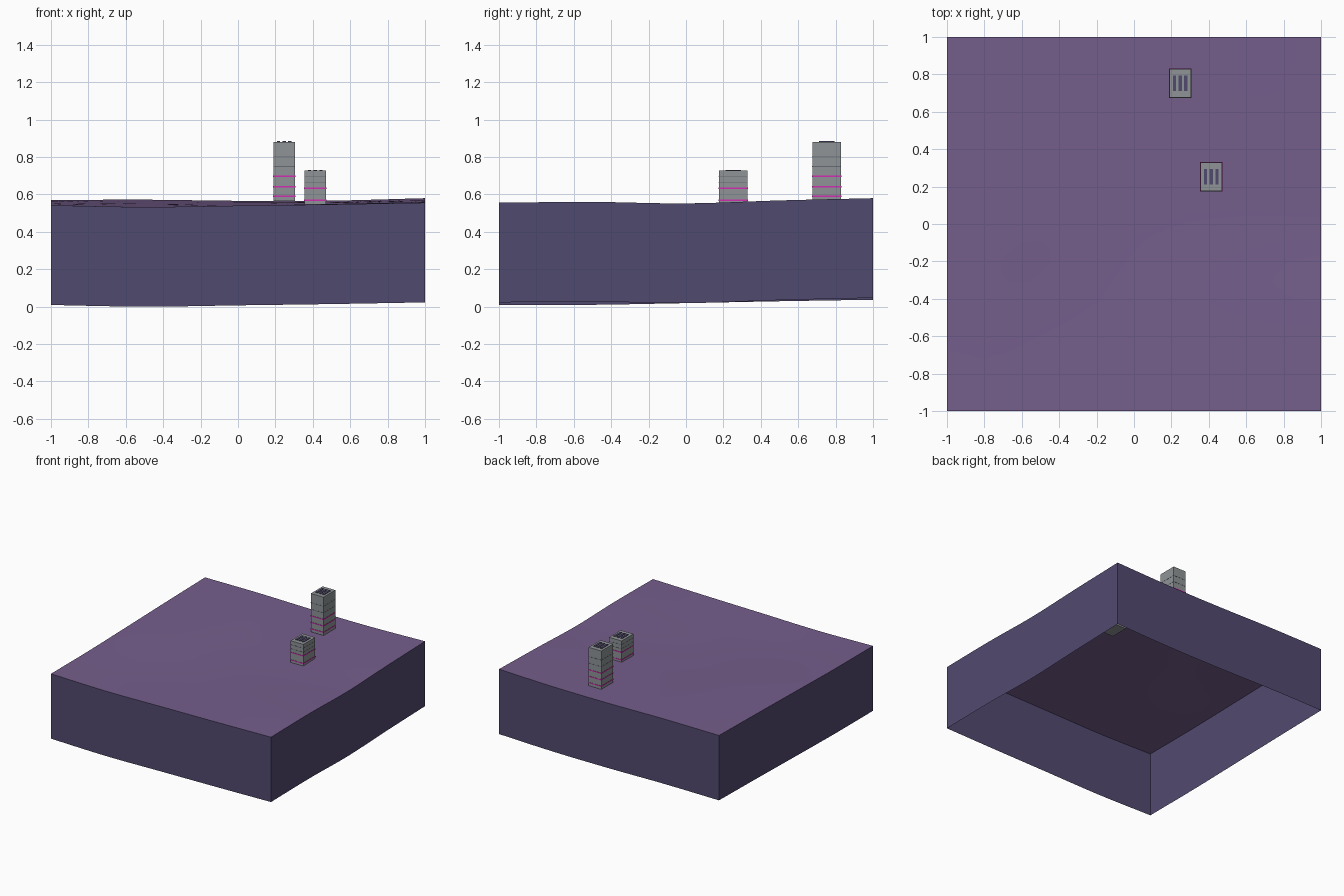
import bpy, bmesh

if "Cube" in bpy.data.objects:
    bpy.data.objects.remove(bpy.data.objects["Cube"], do_unlink=True)


def material(name, rgb):
    """Flat material from sRGB values given in 0..1, stored as linear."""
    lin = [c / 12.92 if c <= 0.04 else ((c + 0.055) / 1.055) ** 2.4 for c in rgb]
    m = bpy.data.materials.new(name)
    m.use_nodes = True
    m.diffuse_color = (*lin, 1)
    m.node_tree.nodes["Principled BSDF"].inputs["Base Color"].default_value = (*lin, 1)
    return m


PURPLE = material("purple ground", (0.46, 0.37, 0.55))
INDIGO = material("indigo earth", (0.32, 0.29, 0.44))
GREY = material("concrete grey", (0.56, 0.58, 0.59))
DARK = material("dark seam", (0.40, 0.42, 0.45))
PINK = material("neon pink", (0.82, 0.18, 0.70))


def finish(name, bm, mats):
    me = bpy.data.meshes.new(name)
    bm.to_mesh(me)
    bm.free()
    for m in mats:
        me.materials.append(m)
    ob = bpy.data.objects.new(name, me)
    bpy.context.scene.collection.objects.link(ob)
    return ob


def box(name, centre, size, mat):
    bm = bmesh.new()
    bmesh.ops.create_cube(bm, size=1)
    bmesh.ops.scale(bm, vec=size, verts=bm.verts)
    bmesh.ops.translate(bm, vec=centre, verts=bm.verts)
    return finish(name, bm, [mat])


# Gently rolling ground: rows run front to back, columns along x
HEIGHTS = [
    [0.542, 0.533, 0.540, 0.547, 0.556],
    [0.543, 0.535, 0.541, 0.549, 0.560],
    [0.552, 0.550, 0.545, 0.547, 0.552],
    [0.562, 0.562, 0.556, 0.558, 0.568],
    [0.570, 0.572, 0.566, 0.567, 0.580],
]
DEPTH = 0.533


def spline(p, t):
    """Smooth curve through evenly spaced heights, t from 0 to 1."""
    s = t * (len(p) - 1)
    i = min(int(s), len(p) - 2)
    f = s - i
    b, c = p[i], p[i + 1]
    a = p[i - 1] if i else 2 * b - c
    d = p[i + 2] if i + 2 < len(p) else 2 * c - b
    return b + f * ((c - a) + f * ((2 * a - 5 * b + 4 * c - d) + f * (3 * (b - c) + d - a))) / 2


def ground_height(x, y):
    return spline([spline(row, (x + 1) / 2) for row in HEIGHTS], (y + 1) / 2)


bm = bmesh.new()
bmesh.ops.create_grid(bm, x_segments=20, y_segments=20, size=1)
for v in bm.verts:
    v.co.z = ground_height(v.co.x, v.co.y)
for f in bm.faces:
    f.smooth = True
finish("ground", bm, [PURPLE])

# Skirt: the ground's rim dropped straight down, open underneath
bm = bmesh.new()
bmesh.ops.create_grid(bm, x_segments=20, y_segments=20, size=1)
for v in bm.verts:
    v.co.z = ground_height(v.co.x, v.co.y)
rim = [e for e in bm.edges if e.is_boundary]
top_faces = list(bm.faces)
new = bmesh.ops.extrude_edge_only(bm, edges=rim)["geom"]
for v in new:
    if isinstance(v, bmesh.types.BMVert):
        v.co.z -= DEPTH
bmesh.ops.delete(bm, geom=top_faces, context="FACES")
bmesh.ops.recalc_face_normals(bm, faces=bm.faces)
finish("earth_skirt", bm, [INDIGO])


# Tower: concrete block, thin floor bands and three roof slats
def tower(name, x, y, base, top, pink_levels, seam_levels):
    w, d = 0.115, 0.153
    box(name + "_block", (x, y, (base + top) / 2), (w, d, top - base), GREY)
    for i, z in enumerate(pink_levels):
        box(f"{name}_neon_band_{i}", (x, y, z), (w + 0.004, d + 0.004, 0.008), PINK)
    for i, z in enumerate(seam_levels):
        box(f"{name}_seam_{i}", (x, y, z), (w + 0.002, d + 0.002, 0.004), DARK)
    for i in (-1, 0, 1):
        box(f"{name}_roof_slat_{i + 1}", (x + i * 0.03, y, top), (0.017, 0.084, 0.01), INDIGO)


tower("tall_tower", 0.247, 0.752, 0.565, 0.88, (0.59, 0.642, 0.696), (0.75, 0.804))
tower("short_tower", 0.413, 0.252, 0.542, 0.727, (0.57, 0.632), (0.662, 0.695))
